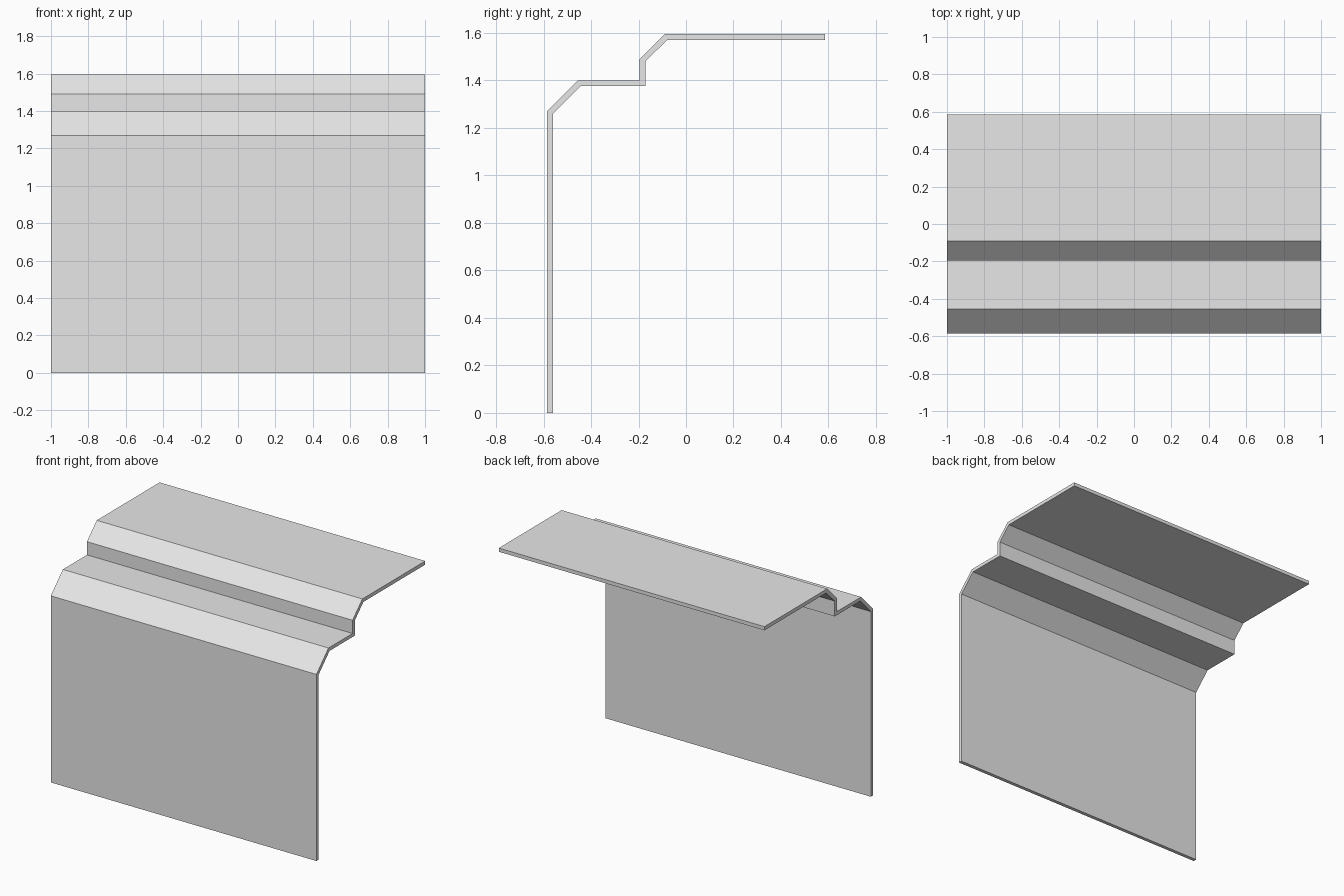
import bpy
import bmesh

cube = bpy.data.objects.get("Cube")
if cube:
    bpy.data.objects.remove(cube, do_unlink=True)

# Plain grey sheet material
GREY = (0.8, 0.8, 0.8, 1.0)
mat = bpy.data.materials.new("light_grey")
mat.use_nodes = True
mat.diffuse_color = GREY
mat.node_tree.nodes["Principled BSDF"].inputs["Base Color"].default_value = GREY

HALF_WIDTH = 1.0

# Bent sheet section as (y, z): outer side going up, inner side coming back
outer = [(-0.585, 0), (-0.585, 1.27), (-0.455, 1.4), (-0.196, 1.4),
         (-0.196, 1.49), (-0.091, 1.595), (0.585, 1.595)]
inner = [(-0.56, 0), (-0.56, 1.26), (-0.444, 1.376), (-0.171, 1.376),
         (-0.171, 1.48), (-0.08, 1.57), (0.585, 1.57)]


def extrude_section(name, section):
    """Sweep a closed (y, z) section along x."""
    bm = bmesh.new()
    face = bm.faces.new([bm.verts.new((-HALF_WIDTH, y, z)) for y, z in section])
    result = bmesh.ops.extrude_face_region(bm, geom=[face], use_keep_orig=True)
    moved = [v for v in result["geom"] if isinstance(v, bmesh.types.BMVert)]
    bmesh.ops.translate(bm, verts=moved, vec=(2 * HALF_WIDTH, 0, 0))
    bmesh.ops.recalc_face_normals(bm, faces=bm.faces)
    mesh = bpy.data.meshes.new(name)
    bm.to_mesh(mesh)
    bm.free()
    mesh.materials.append(mat)
    obj = bpy.data.objects.new(name, mesh)
    bpy.context.collection.objects.link(obj)
    return obj


# Stepped cover: front panel, lower ledge, riser and top shelf in one sheet
extrude_section("bent_sheet_panel", outer + inner[::-1])
